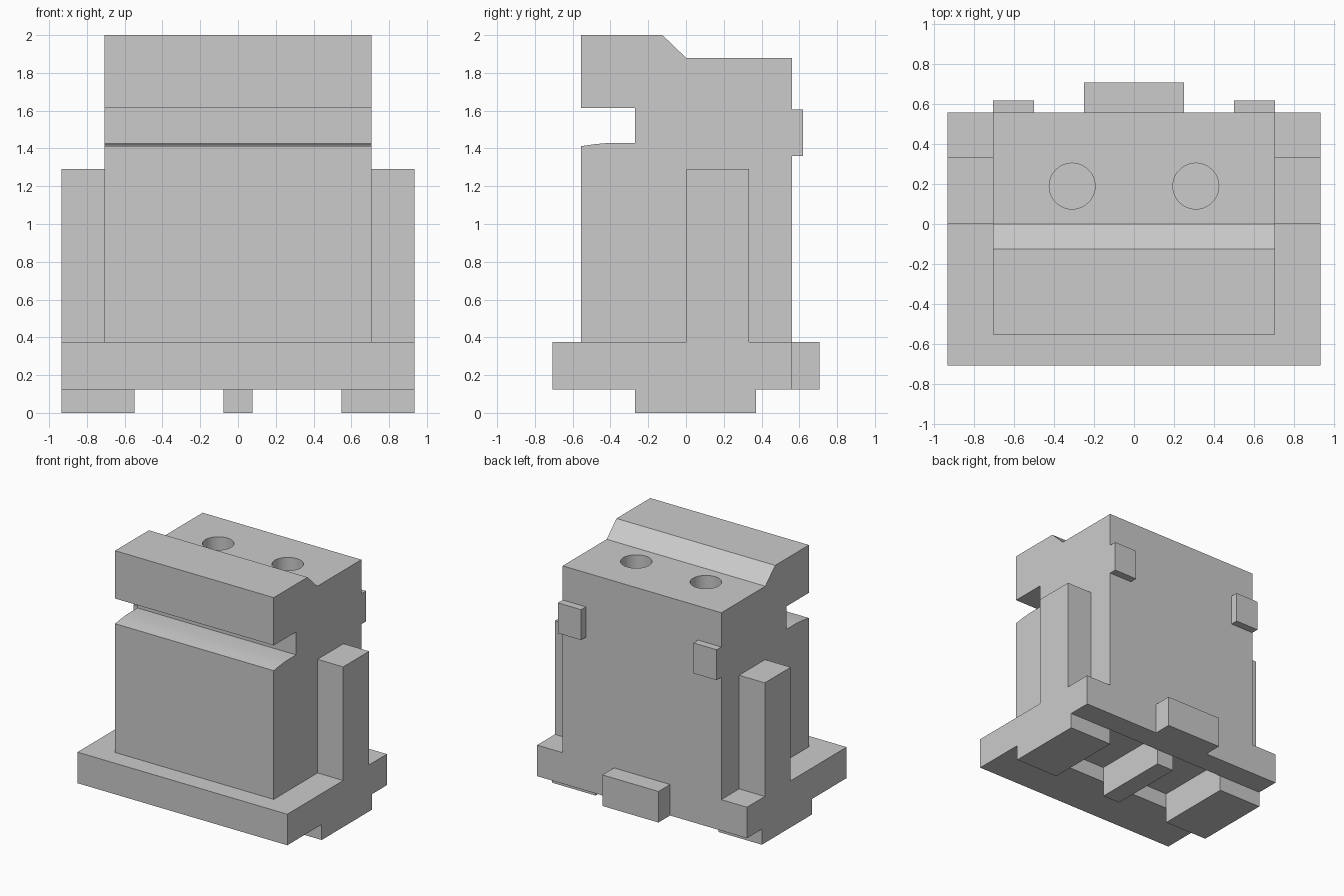
import bpy, bmesh

if "Cube" in bpy.data.objects:
    bpy.data.objects.remove(bpy.data.objects["Cube"])


def finish(name, bm):
    bmesh.ops.recalc_face_normals(bm, faces=bm.faces)
    mesh = bpy.data.meshes.new(name)
    bm.to_mesh(mesh)
    bm.free()
    ob = bpy.data.objects.new(name, mesh)
    bpy.context.collection.objects.link(ob)
    return ob


def box(name, x, y, z):
    bm = bmesh.new()
    bmesh.ops.create_cube(bm, size=1)
    for v in bm.verts:
        for i, (lo, hi) in enumerate((x, y, z)):
            v.co[i] = hi if v.co[i] > 0 else lo
    return finish(name, bm)


def extrude_x(name, profile, half_width):
    bm = bmesh.new()
    face = bm.faces.new([bm.verts.new((-half_width, y, z)) for y, z in profile])
    out = bmesh.ops.extrude_face_region(bm, geom=[face])
    moved = [g for g in out["geom"] if isinstance(g, bmesh.types.BMVert)]
    bmesh.ops.translate(bm, verts=moved, vec=(2 * half_width, 0, 0))
    return finish(name, bm)


def cut(target, cutter):
    mod = target.modifiers.new("cut", 'BOOLEAN')
    mod.operation = 'DIFFERENCE'
    mod.solver = 'EXACT'
    mod.object = cutter
    bpy.context.view_layer.objects.active = target
    bpy.ops.object.modifier_apply(modifier=mod.name)
    bpy.data.objects.remove(cutter)


def span(side, a, b):
    return tuple(sorted((side * a, side * b)))


# Main housing with front slot and stepped top
body = extrude_x("housing", [
    (-0.555, 0.375), (-0.555, 1.412), (-0.48, 1.423), (-0.40, 1.43),
    (-0.27, 1.43), (-0.27, 1.615), (-0.555, 1.615), (-0.555, 2.0),
    (-0.125, 2.0), (0.0, 1.88), (0.56, 1.88), (0.56, 0.375)], 0.707)

# Base flange and locating tab at the back
base = box("base_flange", (-0.935, 0.935), (-0.708, 0.56), (0.125, 0.375))
box("back_tab", (-0.25, 0.25), (0.56, 0.708), (0.125, 0.375))
box("middle_foot", (-0.078, 0.078), (-0.27, 0.37), (0, 0.125))

for side, label in ((-1, "left"), (1, "right")):
    box(label + "_foot", span(side, 0.547, 0.935), (-0.27, 0.37), (0, 0.125))
    box(label + "_rib", span(side, 0.707, 0.935), (0.003, 0.333), (0.375, 1.29))
    box(label + "_back_clip", span(side, 0.5, 0.707), (0.56, 0.62), (1.36, 1.605))

    # Pocket between the feet
    cut(base, box("pocket_cutter", span(side, 0.078, 0.547), (-0.27, 0.37), (0, 0.25)))

    # Round hole in the top
    bpy.ops.mesh.primitive_cylinder_add(vertices=48, radius=0.115, depth=0.5,
                                        location=(side * 0.31, 0.19, 1.88))
    cut(body, bpy.context.object)

# Smooth hole walls, crisp edges elsewhere
bpy.ops.object.select_all(action='DESELECT')
body.select_set(True)
bpy.context.view_layer.objects.active = body
bpy.ops.object.shade_smooth_by_angle()
